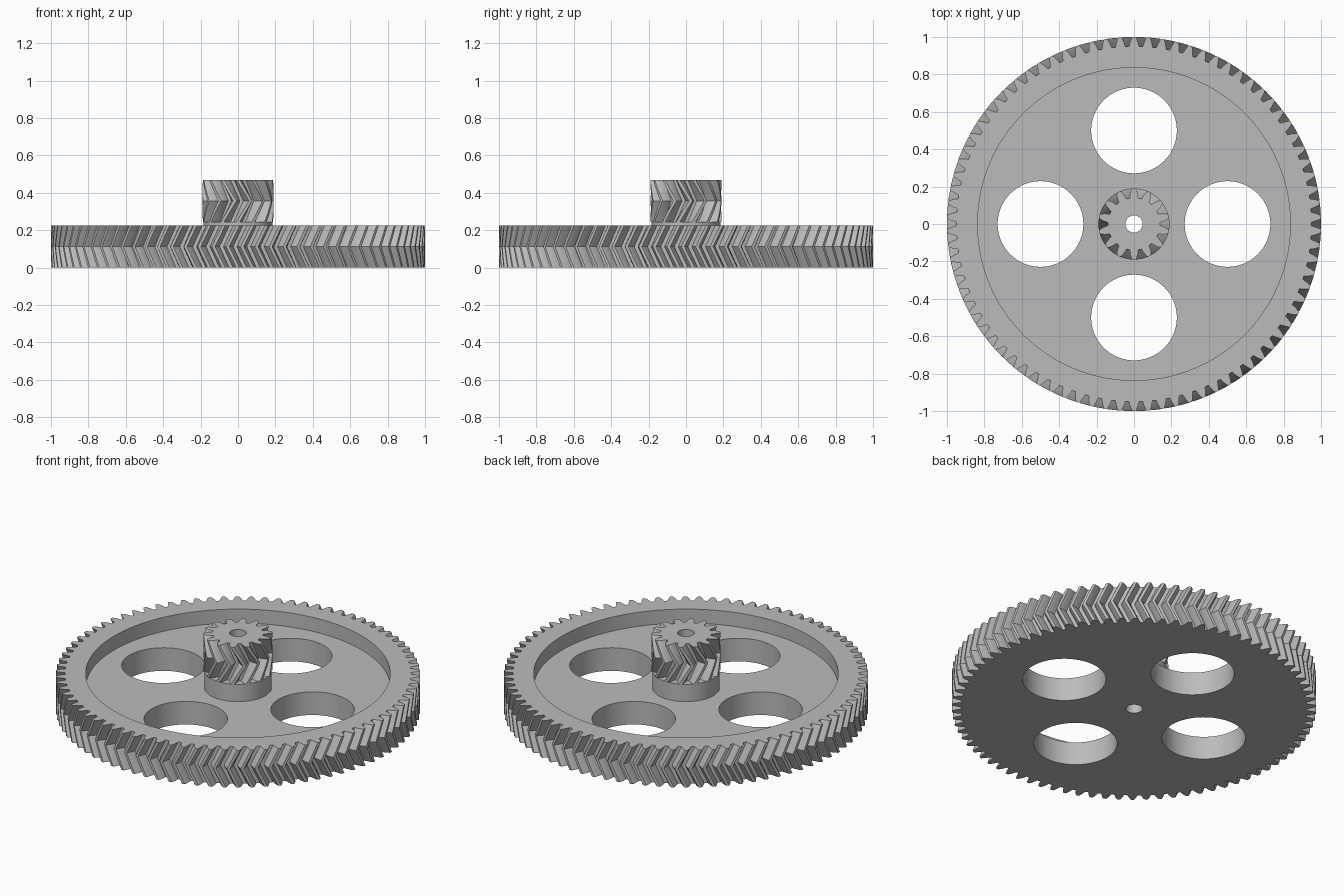
import bpy, bmesh
from math import sin, cos, pi

cube = bpy.data.objects.get("Cube")
if cube:
    bpy.data.objects.remove(cube, do_unlink=True)

grey = bpy.data.materials.new("plain grey")
grey.use_nodes = True
grey.diffuse_color = (0.5, 0.5, 0.5, 1)
grey.node_tree.nodes["Principled BSDF"].inputs["Base Color"].default_value = (0.5, 0.5, 0.5, 1)

# Half tooth outline: (fraction of tooth depth, half width as fraction of pitch)
FLANK = [(0.0, 0.36), (0.25, 0.315), (0.55, 0.25), (0.8, 0.18), (1.0, 0.11)]


def finish(name, bm):
    bmesh.ops.recalc_face_normals(bm, faces=bm.faces)
    mesh = bpy.data.meshes.new(name)
    bm.to_mesh(mesh)
    bm.free()
    mesh.materials.append(grey)
    obj = bpy.data.objects.new(name, mesh)
    bpy.context.collection.objects.link(obj)
    return obj


def loft(name, rings):
    """Solid through stacked rings of equal point count."""
    bm = bmesh.new()
    loops = [[bm.verts.new(p) for p in ring] for ring in rings]
    n = len(loops[0])
    for a, b in zip(loops, loops[1:]):
        for i in range(n):
            j = (i + 1) % n
            bm.faces.new((a[i], a[j], b[j], b[i]))
    bm.faces.new(loops[0][::-1])
    bm.faces.new(loops[-1])
    return finish(name, bm)


def herringbone(name, teeth, root, tip, z0, z1, twist, steps, phase=0):
    """Gear whose teeth lean by twist up to mid height and back again."""
    pitch = 2 * pi / teeth
    outline = []
    for t in range(teeth):
        for side, pts in ((-1, FLANK), (1, FLANK[::-1])):
            for depth, width in pts:
                outline.append((root + (tip - root) * depth,
                                phase + pitch * (t + side * width)))
    rings = []
    for k in range(2 * steps + 1):
        f = k / (2 * steps)
        turn = twist * (1 - abs(2 * f - 1))
        z = z0 + (z1 - z0) * f
        rings.append([(r * cos(a + turn), r * sin(a + turn), z) for r, a in outline])
    return loft(name, rings)


def cylinder(name, radius, z0, z1, x=0, y=0, sides=96):
    angles = [2 * pi * i / sides for i in range(sides)]
    return loft(name, [[(x + radius * cos(a), y + radius * sin(a), z) for a in angles]
                       for z in (z0, z1)])


def cut(obj, *cutters):
    """Subtract the cutters for good."""
    bpy.context.view_layer.objects.active = obj
    for cutter in cutters:
        mod = obj.modifiers.new("cut", "BOOLEAN")
        mod.operation, mod.solver, mod.object = "DIFFERENCE", "EXACT", cutter
        bpy.ops.object.modifier_apply(modifier=mod.name)


# Parts
wheel = herringbone("large_gear", 82, 0.95, 1.0, 0, 0.225, -0.055, 2, pi / 2)
hub = cylinder("hub", 0.185, 0.14, 0.245)
pinion = herringbone("small_gear", 14, 0.14, 0.19, 0.245, 0.47, 0.36, 4, pi / 2)

# Recess, four lightening holes and the shaft bore
recess = cylinder("recess_cutter", 0.836, 0.14, 0.4, sides=160)
holes = [cylinder("hole_cutter", 0.229, -0.2, 0.4, 0.5 * cos(a), 0.5 * sin(a))
         for a in (0, pi / 2, pi, 3 * pi / 2)]
bore = cylinder("bore_cutter", 0.046, -0.2, 0.8, sides=48)
cut(wheel, recess, *holes, bore)
cut(hub, bore)
cut(pinion, bore)
for cutter in (recess, bore, *holes):
    bpy.data.objects.remove(cutter, do_unlink=True)

# Smooth curved walls, crisp edges
for obj in (wheel, hub, pinion):
    bpy.ops.object.select_all(action="DESELECT")
    obj.select_set(True)
    bpy.context.view_layer.objects.active = obj
    bpy.ops.object.shade_smooth_by_angle(angle=pi / 9)
